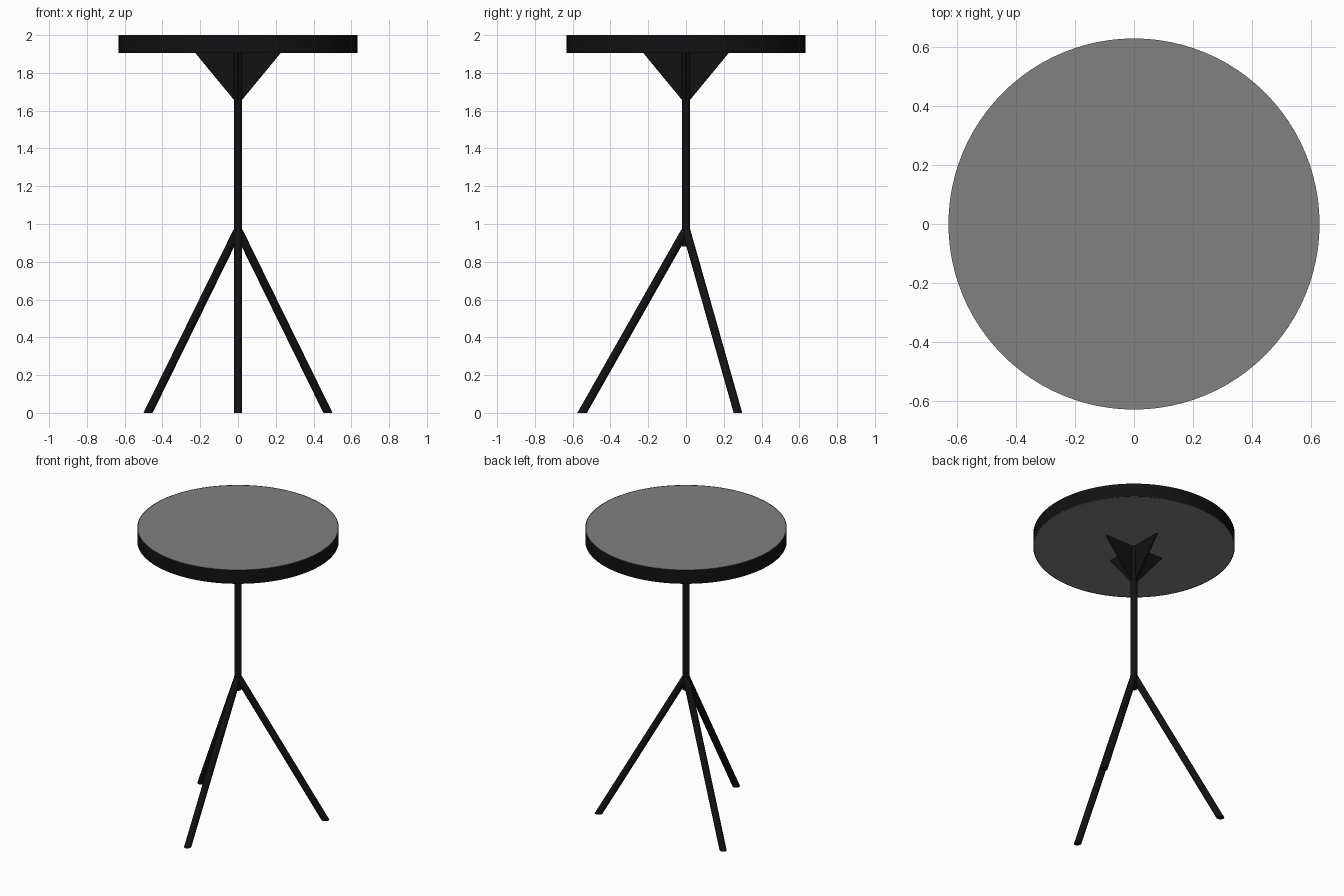
import bpy, bmesh, math
from mathutils import Matrix, Vector

if "Cube" in bpy.data.objects:
    bpy.data.objects.remove(bpy.data.objects["Cube"])


def material(name, rgb):
    m = bpy.data.materials.new(name)
    m.diffuse_color = (*rgb, 1)
    m.use_nodes = True
    m.node_tree.nodes["Principled BSDF"].inputs["Base Color"].default_value = m.diffuse_color
    return m


BLACK = material("black_metal", (0.006, 0.006, 0.007))
GREY = material("grey_board", (0.22, 0.22, 0.22))


def finish(name, bm, mat, smooth=True):
    bmesh.ops.recalc_face_normals(bm, faces=bm.faces)
    me = bpy.data.meshes.new(name)
    bm.to_mesh(me)
    bm.free()
    me.materials.append(mat)
    ob = bpy.data.objects.new(name, me)
    bpy.context.collection.objects.link(ob)
    if smooth:
        bpy.ops.object.select_all(action='DESELECT')
        bpy.context.view_layer.objects.active = ob
        ob.select_set(True)
        bpy.ops.object.shade_smooth_by_angle(angle=math.radians(35))
    return ob


def cylinder(name, r, z0, z1, mat, segments=24, caps=True):
    bm = bmesh.new()
    bmesh.ops.create_cone(bm, cap_ends=caps, segments=segments, radius1=r, radius2=r,
                          depth=z1 - z0, matrix=Matrix.Translation((0, 0, (z0 + z1) / 2)))
    return finish(name, bm, mat)


def slanted_leg(name, angle, reach=0.55, top=0.97, r=0.022):
    # tube sheared outwards so both ends are cut level with the floor
    bm = bmesh.new()
    stretch = math.hypot(reach, top) / top
    rot = Matrix.Rotation(angle, 3, 'Z')
    rings = []
    for z, offset in ((0, reach), (top, 0)):
        rings.append([bm.verts.new(rot @ Vector((offset + r * stretch * math.cos(a), r * math.sin(a), z)))
                      for a in (math.tau * i / 20 for i in range(20))])
    low, high = rings
    for i in range(20):
        j = (i + 1) % 20
        bm.faces.new((low[i], low[j], high[j], high[i]))
    bm.faces.new(low)
    bm.faces.new(high)
    return finish(name, bm, BLACK)


def bracket(name, angle, t=0.012):
    # triangular plate between pole and underside of the top
    bm = bmesh.new()
    face = bm.faces.new([bm.verts.new((x, -t / 2, z)) for x, z in
                         ((0.0, 1.655), (0.02, 1.655), (0.226, 1.905), (0.0, 1.905))])
    ext = bmesh.ops.extrude_face_region(bm, geom=[face])
    bmesh.ops.translate(bm, vec=(0, t, 0),
                        verts=[v for v in ext["geom"] if isinstance(v, bmesh.types.BMVert)])
    bmesh.ops.rotate(bm, verts=bm.verts, cent=(0, 0, 0), matrix=Matrix.Rotation(angle, 3, 'Z'))
    return finish(name, bm, BLACK, smooth=False)


# Round top with a dark edge band
cylinder("table_top", 0.629, 1.905, 2.0, GREY, 96)
cylinder("edge_band", 0.632, 1.905, 2.0, BLACK, 96, caps=False)

# Central pole
cylinder("pole", 0.022, 0.88, 1.905, BLACK)

# Four brackets and three legs
for k in range(4):
    bracket(f"bracket_{k + 1}", k * math.pi / 2)
for k, side in enumerate(("front", "back_right", "back_left")):
    slanted_leg(f"{side}_leg", -math.pi / 2 + k * math.tau / 3)
